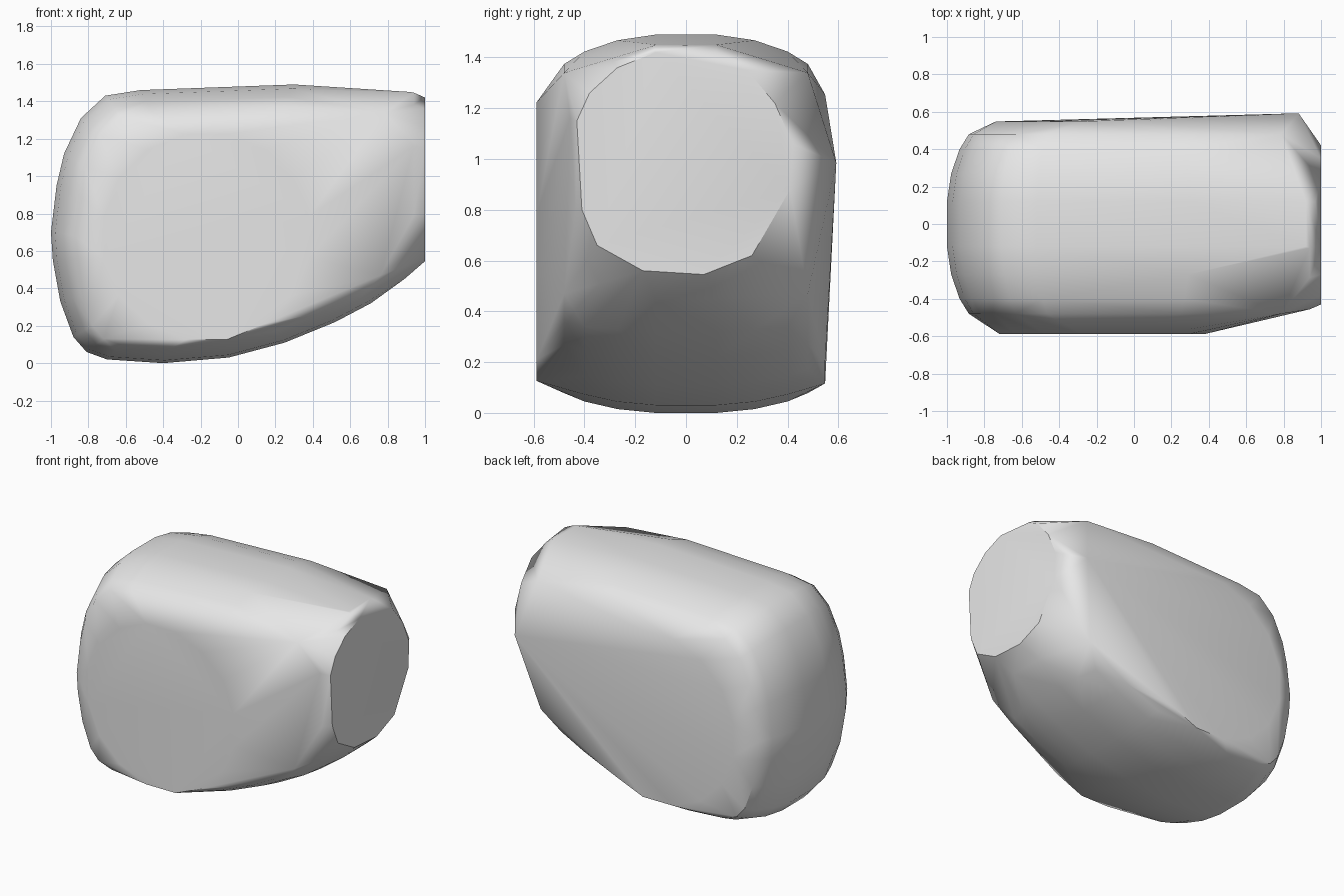
import bpy
import bmesh
import math

cube = bpy.data.objects.get("Cube")
if cube:
    bpy.data.objects.remove(cube, do_unlink=True)

grey = bpy.data.materials.new("plain grey")
grey.use_nodes = True
colour = (0.8, 0.8, 0.8, 1.0)
grey.diffuse_color = colour
grey.node_tree.nodes["Principled BSDF"].inputs["Base Color"].default_value = colour

# Side outline of the body (x, z)
OUTLINE = [
    (-1.0, 0.7), (-0.97, 0.95), (-0.93, 1.12), (-0.84, 1.31), (-0.71, 1.43),
    (-0.52, 1.46), (0.3, 1.49), (0.92, 1.45), (0.97, 1.42),
    (0.98, 0.55), (0.89, 0.45), (0.71, 0.32), (0.52, 0.22), (0.25, 0.11),
    (-0.05, 0.03), (-0.4, 0.0), (-0.7, 0.02), (-0.81, 0.06), (-0.88, 0.14),
    (-0.95, 0.33), (-0.99, 0.55)]

# Outline of the flat end (y, z)
END = [
    (-0.43, 1.15), (-0.38, 1.26), (-0.27, 1.36), (-0.12, 1.42), (0.24, 1.35),
    (0.35, 1.22), (0.42, 1.06), (0.41, 0.88), (0.26, 0.62), (0.07, 0.545),
    (-0.17, 0.56), (-0.35, 0.66), (-0.41, 0.8)]


def disc(y, radius, z, sides=16):
    """Flat round side pad facing along y."""
    turns = [2 * math.pi * (i + 0.5) / sides for i in range(sides)]
    return [(-0.17 + radius * math.cos(a), y, z + radius * math.sin(a)) for a in turns]


# Rounded body rings, shrinking toward both sides
points = []
for y, scale in ((0.12, 1.0), (0.27, 0.975), (0.4, 0.925), (0.48, 0.87)):
    for x, z in OUTLINE:
        px, pz = -0.1 + (x + 0.1) * scale, 0.6 + (z - 0.6) * scale
        if scale == 1.0 or px < 0.8:
            points += [(px, y, pz), (px, -y, pz)]

# Side pads, flat end with its rounded rim, and the rear corner
points += disc(-0.588, 0.56, 0.675)
points += disc(0.548, 0.58, 0.685)
points += [(1.0, y, z) for y, z in END]
points += [(0.94, y * 1.06, 0.98 + (z - 0.98) * 1.06) for y, z in END]
points.append((0.88, 0.592, 0.985))

# Wrap everything in one convex shell
bm = bmesh.new()
for p in points:
    bm.verts.new(p)
hull = bmesh.ops.convex_hull(bm, input=bm.verts[:])
loose = {g for g in hull["geom_interior"] + hull["geom_unused"]
         if isinstance(g, bmesh.types.BMVert)}
bmesh.ops.delete(bm, geom=list(loose), context='VERTS')
bmesh.ops.dissolve_limit(bm, angle_limit=math.radians(0.5),
                         verts=bm.verts[:], edges=bm.edges[:])
bmesh.ops.recalc_face_normals(bm, faces=bm.faces[:])

mesh = bpy.data.meshes.new("rounded_body")
bm.to_mesh(mesh)
bm.free()
mesh.materials.append(grey)
body = bpy.data.objects.new("rounded_body", mesh)
bpy.context.collection.objects.link(body)

# Smooth sides with a crisp flat end
bpy.ops.object.select_all(action='DESELECT')
body.select_set(True)
bpy.context.view_layer.objects.active = body
bpy.ops.object.shade_smooth_by_angle(angle=math.radians(35))
weighted = body.modifiers.new("even_shading", 'WEIGHTED_NORMAL')
weighted.keep_sharp = True
